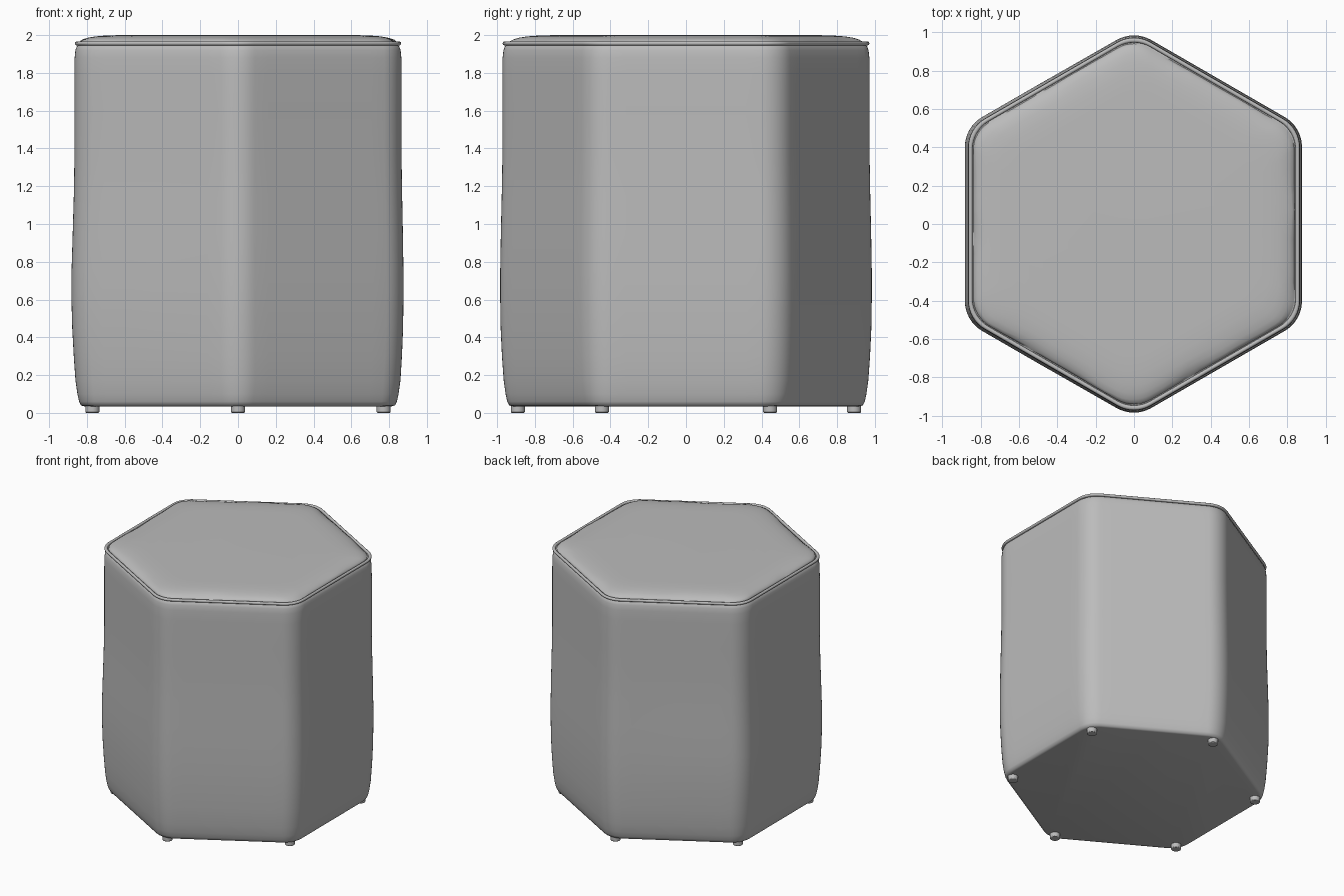
import bpy, bmesh, math

if "Cube" in bpy.data.objects:
    bpy.data.objects.remove(bpy.data.objects["Cube"])

fabric = bpy.data.materials.new("grey fabric")
fabric.diffuse_color = (0.5, 0.5, 0.5, 1)
fabric.use_nodes = True
fabric.node_tree.nodes["Principled BSDF"].inputs["Base Color"].default_value = fabric.diffuse_color
CORNER, EDGE = 8, 10          # segments per rounded corner / straight side


def hexagon(apothem, radius):
    """Rounded hexagon outline with corners on the y axis."""
    pts = []
    reach = (apothem - radius) / math.cos(math.pi / 6)
    for k in range(6):
        mid = math.radians(30 + 60 * k)
        cx, cy = reach * math.cos(mid), reach * math.sin(mid)
        for i in range(CORNER + 1):
            a = mid + math.radians(-30 + 60 * i / CORNER)
            pts.append((cx + radius * math.cos(a), cy + radius * math.sin(a)))
        nxt = math.radians(90 + 60 * k)
        ex, ey = reach * math.cos(nxt), reach * math.sin(nxt)
        na = mid + math.radians(30)
        x0, y0 = pts[-1]
        x1, y1 = ex + radius * math.cos(na), ey + radius * math.sin(na)
        for i in range(1, EDGE):
            t = i / EDGE
            pts.append((x0 + (x1 - x0) * t, y0 + (y1 - y0) * t))
    return pts


def loft(name, rings, cap_start=False, cap_end=False, closed=False, deform=None):
    """Skin a stack of (apothem, z, corner radius) outlines."""
    bm = bmesh.new()
    loops = []
    for a, z, r in rings:
        loop = []
        for x, y in hexagon(a, r):
            p = (x, y, z)
            loop.append(bm.verts.new(deform(*p) if deform else p))
        loops.append(loop)
    pairs = list(zip(loops, loops[1:]))
    if closed:
        pairs.append((loops[-1], loops[0]))
    for lo, hi in pairs:
        n = len(lo)
        for i in range(n):
            j = (i + 1) % n
            bm.faces.new((lo[i], lo[j], hi[j], hi[i]))
    if cap_start:
        bm.faces.new(loops[0][::-1])
    if cap_end:
        bm.faces.new(loops[-1])
    bmesh.ops.recalc_face_normals(bm, faces=bm.faces)
    mesh = bpy.data.meshes.new(name)
    bm.to_mesh(mesh)
    bm.free()
    ob = bpy.data.objects.new(name, mesh)
    bpy.context.collection.objects.link(ob)
    finish(ob)
    return ob


def finish(ob):
    ob.data.materials.clear()
    ob.data.materials.append(fabric)
    bpy.ops.object.select_all(action='DESELECT')
    ob.select_set(True)
    bpy.context.view_layer.objects.active = ob
    bpy.ops.object.shade_smooth_by_angle(angle=math.radians(50))


# Upholstered side, slightly slack and bulging low down
def slack(x, y, z):
    s = 0.006 * math.exp(-((z - 0.65) / 0.3) ** 2)
    return (x - s * (x < 0) * min(1, -x * 2), y, z)


loft("body", [(0.815, 0.035, 0.15), (0.832, 0.04, 0.16), (0.841, 0.06, 0.16),
              (0.850, 0.10, 0.17), (0.860, 0.17, 0.18), (0.868, 0.30, 0.18),
              (0.874, 0.45, 0.18), (0.876, 0.60, 0.18), (0.876, 0.75, 0.18),
              (0.873, 0.95, 0.18), (0.869, 1.15, 0.18), (0.866, 1.35, 0.18),
              (0.866, 1.60, 0.18), (0.866, 1.80, 0.18), (0.865, 1.88, 0.18),
              (0.861, 1.92, 0.18), (0.853, 1.942, 0.17), (0.843, 1.95, 0.17)],
     cap_start=True, cap_end=True, deform=slack)

# Piping around the top seam
loft("piping", [(0.853 + 0.011 * math.cos(t), 1.956 + 0.011 * math.sin(t), 0.17)
                for t in [2 * math.pi * i / 10 for i in range(10)]], closed=True)


# Top cushion with a puckered rim
def pucker(x, y, z):
    a = math.atan2(y, x)
    edge = max(0, 1 - abs(z - 1.975) / 0.02)
    k = 1 + edge * 0.009 * (math.sin(7 * a + 1) + 0.6 * math.sin(17 * a))
    return (x * k, y * k, z)


loft("cushion", [(0.835, 1.945, 0.17), (0.837, 1.957, 0.17), (0.830, 1.967, 0.17),
                 (0.815, 1.977, 0.17), (0.790, 1.986, 0.18), (0.755, 1.993, 0.20),
                 (0.700, 1.998, 0.20), (0.620, 2.0, 0.20)],
     cap_end=True, deform=pucker)

# Six small feet under the corners
for k in range(6):
    a = math.radians(30 + 60 * k)
    bpy.ops.mesh.primitive_cylinder_add(vertices=24, radius=0.037, depth=0.045,
                                        location=(0.89 * math.cos(a), 0.89 * math.sin(a), 0.0225))
    foot = bpy.context.object
    foot.name = f"foot_{k + 1}"
    bev = foot.modifiers.new("soft edge", 'BEVEL')
    bev.width, bev.segments = 0.006, 2
    finish(foot)
